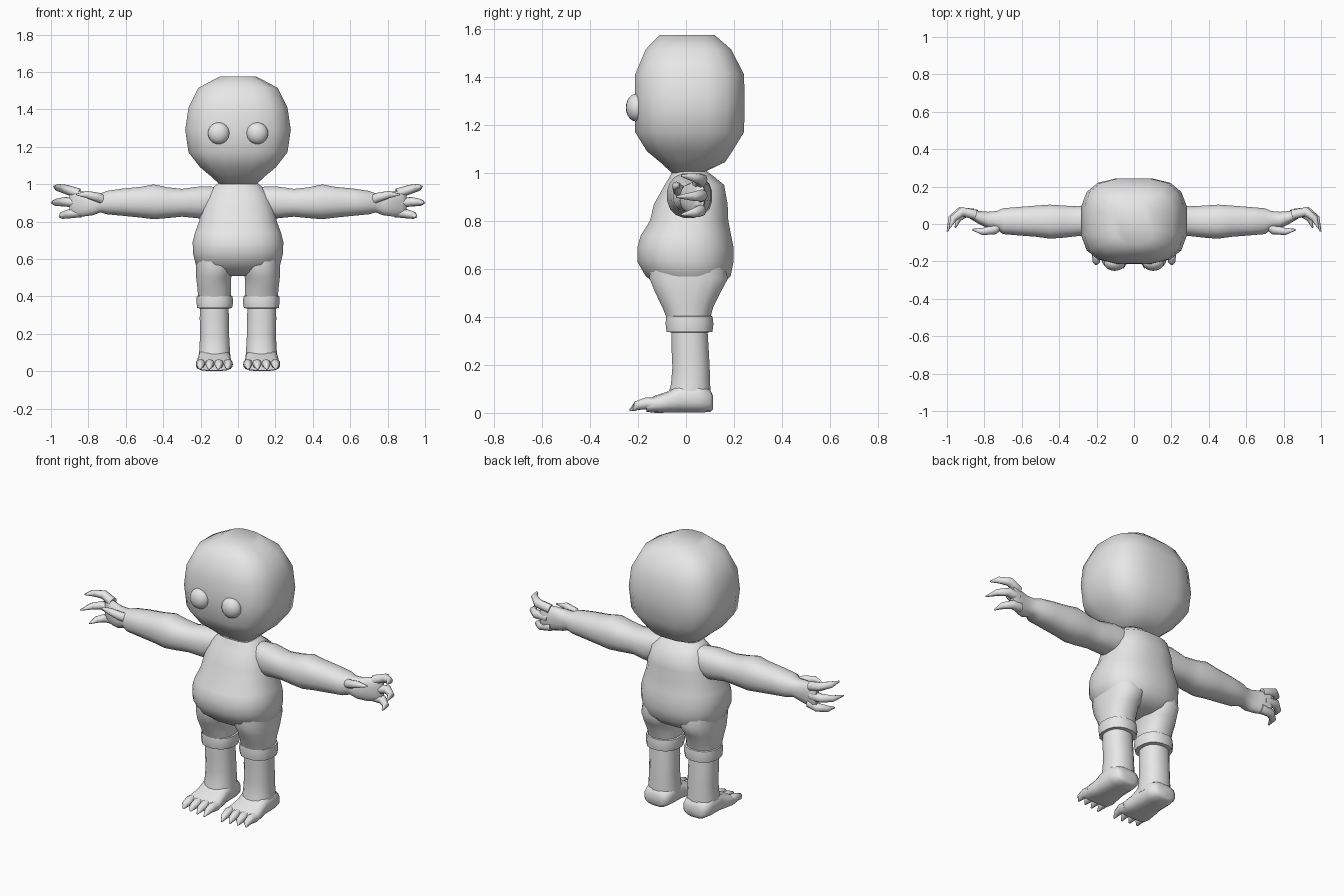
import bpy, bmesh, math
from mathutils import Vector

if "Cube" in bpy.data.objects:
    bpy.data.objects.remove(bpy.data.objects["Cube"])

grey = bpy.data.materials.new("plain_grey")
grey.diffuse_color = (0.8, 0.8, 0.8, 1)
grey.use_nodes = True
grey.node_tree.nodes["Principled BSDF"].inputs["Base Color"].default_value = grey.diffuse_color


def ring(axis, pos, a0, a1, b0, b1, n=16, p=2.3):
    """Rounded-square loop across an axis; a and b are the other two axes in order."""
    pts = []
    for i in range(n):
        t = 2 * math.pi * (i + 0.5) / n
        c, s = math.cos(t), math.sin(t)
        a = (a0 + a1) / 2 + (a1 - a0) / 2 * math.copysign(abs(c) ** (2 / p), c)
        b = (b0 + b1) / 2 + (b1 - b0) / 2 * math.copysign(abs(s) ** (2 / p), s)
        co = [a, b]
        co.insert(axis, pos)
        pts.append(Vector(co))
    return pts


def finish(name, bm, mirror, angle):
    bmesh.ops.recalc_face_normals(bm, faces=bm.faces)
    me = bpy.data.meshes.new(name)
    bm.to_mesh(me)
    bm.free()
    me.materials.append(grey)
    ob = bpy.data.objects.new(name, me)
    bpy.context.collection.objects.link(ob)
    bpy.ops.object.select_all(action='DESELECT')
    ob.select_set(True)
    bpy.context.view_layer.objects.active = ob
    bpy.ops.object.shade_smooth_by_angle(angle=math.radians(angle))
    if mirror:
        ob.modifiers.new("mirror", 'MIRROR').use_mirror_merge = False
    return ob


def loft(name, rings, mirror=False, angle=50):
    """Skin a list of loops and close both ends."""
    bm = bmesh.new()
    loops = [[bm.verts.new(v) for v in r] for r in rings]
    n = len(loops[0])
    for lo, hi in zip(loops, loops[1:]):
        for i in range(n):
            j = (i + 1) % n
            bm.faces.new((lo[i], lo[j], hi[j], hi[i]))
    bm.faces.new(loops[0])
    bm.faces.new(loops[-1])
    return finish(name, bm, mirror, angle)


def digit(name, path, radii, n=8):
    """Tapered tube along a path, for fingers and toes."""
    path = [Vector(p) for p in path]
    rings = []
    for k, (c, r) in enumerate(zip(path, radii)):
        t = (path[min(k + 1, len(path) - 1)] - path[max(k - 1, 0)]).normalized()
        u = t.cross(Vector((0, 0, 1))).normalized()
        v = u.cross(t)
        rings.append([c + r * (u * math.cos(2 * math.pi * i / n)
                               + v * math.sin(2 * math.pi * i / n)) for i in range(n)])
    loft(name, rings, True, 60)


# Head: z, half width, front y, back y
head = [(1.0, .10, -.06, .07), (1.045, .15, -.11, .165), (1.09, .205, -.165, .195),
        (1.17, .268, -.215, .245), (1.29, .286, -.216, .247), (1.41, .268, -.215, .245),
        (1.515, .215, -.17, .19), (1.575, .10, -.11, .12)]
loft("head", [ring(2, z, -h, h, f, b, 16, 3.0) for z, h, f, b in head])

# Eyes
bm = bmesh.new()
bmesh.ops.create_uvsphere(bm, u_segments=20, v_segments=12, radius=.058)
for v in bm.verts:
    v.co = Vector((v.co.x + .103, v.co.y * .75 - .207, v.co.z + 1.272))
finish("eyes", bm, True, 60)

# Torso with round belly: z, half width, front y, back y
torso = [(1.02, .09, -.055, .07), (.99, .125, -.065, .11), (.95, .165, -.09, .16),
         (.87, .195, -.135, .175), (.80, .21, -.152, .178), (.74, .233, -.19, .19),
         (.69, .245, -.205, .20), (.63, .243, -.205, .20), (.57, .228, -.17, .188),
         (.53, .18, -.12, .15), (.51, .10, -.07, .10)]
loft("torso", [ring(2, z, -h, h, f, b, 20, 2.4) for z, h, f, b in torso], angle=70)

# Short trouser legs: z, inner x, outer x, front y, back y
shorts = [(.62, .01, .225, -.15, .16), (.56, .012, .226, -.155, .178),
          (.50, .035, .225, -.13, .145), (.44, .036, .218, -.10, .115),
          (.385, .036, .214, -.078, .10)]
loft("trouser_leg", [ring(2, z, *r) for z, *r in shorts], True)

# Rolled cuffs
cuff = [(.408, .045, .205, -.07, .095), (.402, .028, .222, -.084, .112),
        (.37, .024, .224, -.087, .116), (.338, .03, .22, -.082, .112),
        (.335, .05, .20, -.06, .09)]
loft("trouser_cuff", [ring(2, z, *r) for z, *r in cuff], True)

# Lower legs
shin = [(.36, .05, .205, -.062, .09), (.28, .047, .206, -.062, .095),
        (.19, .046, .204, -.058, .10), (.12, .042, .208, -.064, .102),
        (.06, .038, .212, -.08, .105)]
loft("lower_leg", [ring(2, z, *r) for z, *r in shin], True)

# Feet: y, half width, bottom z, top z
foot = [(.113, .05, .015, .07), (.10, .075, .003, .10), (.05, .087, 0, .125),
        (-.03, .088, 0, .12), (-.075, .092, 0, .09), (-.13, .10, 0, .072),
        (-.165, .092, .004, .05)]
loft("foot", [ring(1, y, .127 - h, .127 + h, b, t, 16, 2.8) for y, h, b, t in foot], True)

# Pointed toes
for i in range(4):
    x = .053 + i * .049
    tip = -.235 + .006 * i
    digit("toe_%d" % (i + 1),
          [(x, -.12, .036), (x, -.165, .04), (x + .002, -.205, .03), (x + .004, tip, .01)],
          [.026, .025, .019, .004])

# Arms running into the palms: x, front y, back y, bottom z, top z
arm = [(.08, -.03, .10, .85, .985), (.20, -.06, .11, .815, .99), (.30, -.066, .096, .825, .976),
       (.38, -.075, .10, .817, .985), (.45, -.08, .105, .811, 1.0), (.52, -.07, .10, .82, .987),
       (.62, -.062, .092, .83, .977), (.70, -.055, .085, .838, .965), (.735, -.03, .07, .848, .952),
       (.78, -.025, .066, .832, .955), (.83, 0, .07, .826, .963), (.88, .03, .08, .83, .968),
       (.90, .045, .076, .845, .96)]
loft("arm_and_palm", [ring(0, x, *r) for x, *r in arm], True, 70)

# Curled pointed fingers and thumb
fingers = {
    "upper_finger": [(.85, .05, .95), (.92, .066, .972), (.965, .03, .982), (.985, -.02, .988)],
    "middle_finger": [(.86, .055, .90), (.93, .066, .906), (.975, .03, .902), (.998, -.04, .90)],
    "lower_finger": [(.84, .05, .85), (.90, .06, .842), (.94, .03, .833), (.955, -.02, .825)],
    "thumb": [(.71, 0, .91), (.75, -.032, .93), (.81, -.04, .945), (.865, -.03, .945)]}
for name, path in fingers.items():
    digit(name, path, [.027, .025, .019, .004])
